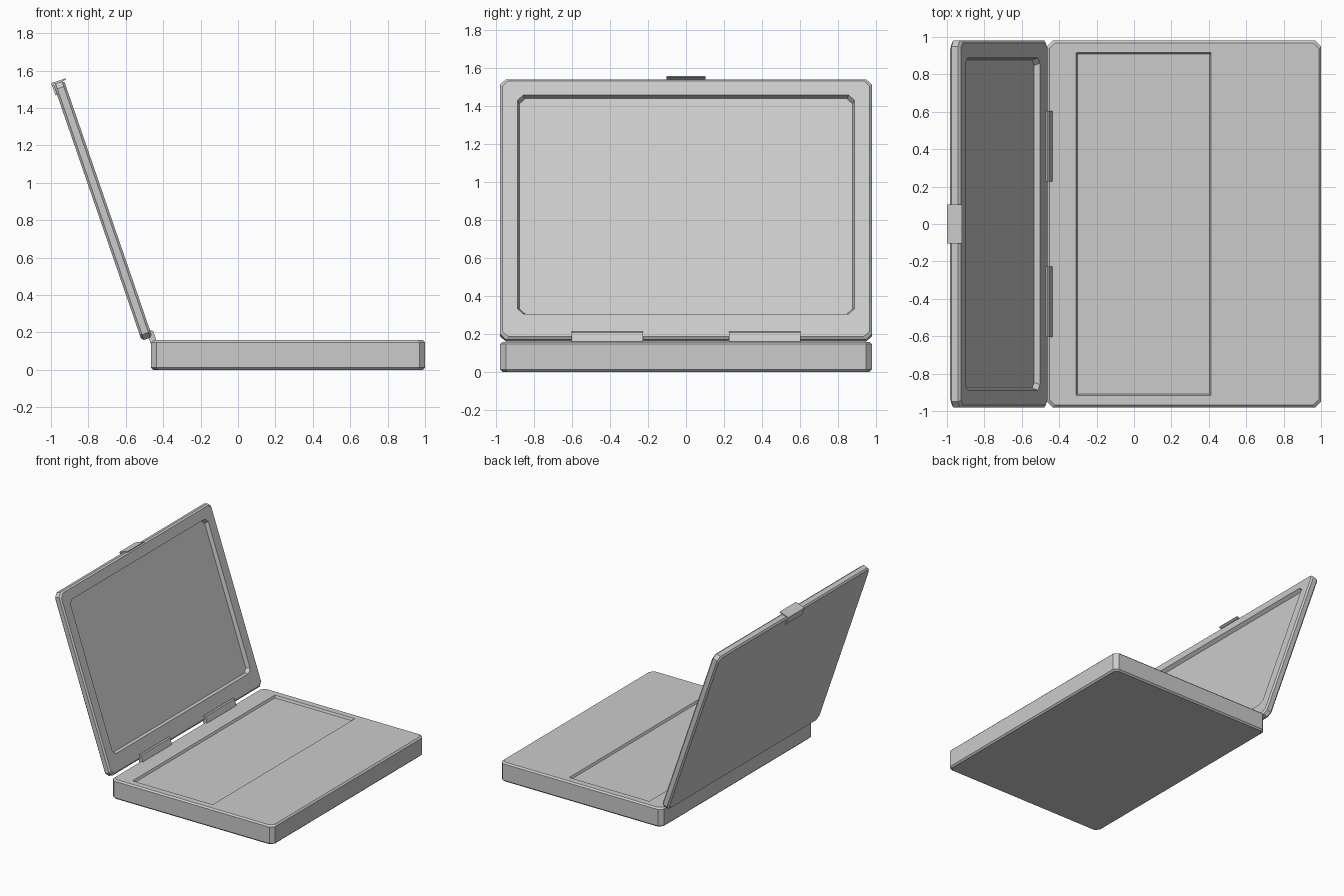
import bpy, bmesh, math

if "Cube" in bpy.data.objects:
    bpy.data.objects.remove(bpy.data.objects["Cube"])

TILT = math.radians(71)          # lid leans back 19 degrees from upright
PIVOT = (-0.458, 0, 0.175)       # lower front edge of the lid


def finish(name, bm, tilted):
    bmesh.ops.recalc_face_normals(bm, faces=bm.faces[:])
    me = bpy.data.meshes.new(name)
    bm.to_mesh(me)
    bm.free()
    ob = bpy.data.objects.new(name, me)
    bpy.context.collection.objects.link(ob)
    if tilted:
        ob.location = PIVOT
        ob.rotation_euler = (0, TILT, 0)
    return ob


def ring(bm, x0, x1, hy, c, z, inset=0):
    """Rectangle with cut corners, as a loop of eight vertices."""
    x0, x1, hy = x0 + inset, x1 - inset, hy - inset
    pts = [(x0 + c, -hy), (x1 - c, -hy), (x1, -hy + c), (x1, hy - c),
           (x1 - c, hy), (x0 + c, hy), (x0, hy - c), (x0, -hy + c)]
    return [bm.verts.new((x, y, z)) for x, y in pts]


def panel(name, outer, z0, z1, cham, recess, depth, taper, tilted=False):
    """Chamfered slab with a sunken area in its upper face."""
    bm = bmesh.new()
    loops = [ring(bm, *outer, z0, cham), ring(bm, *outer, z0 + cham),
             ring(bm, *outer, z1 - cham), ring(bm, *outer, z1, cham),
             ring(bm, *recess, z1), ring(bm, *recess, z1 - depth, taper)]
    for a, b in zip(loops, loops[1:]):
        for i in range(8):
            j = (i + 1) % 8
            bm.faces.new((a[i], a[j], b[j], b[i]))
    bm.faces.new(loops[0])
    bm.faces.new(loops[-1])
    return finish(name, bm, tilted)


def extrusion(name, profile, y0, y1):
    """Profile in the lid's own x/z plane, extruded along y."""
    bm = bmesh.new()
    a, b = [[bm.verts.new((x, y, z)) for x, z in profile] for y in (y0, y1)]
    for i in range(len(a)):
        j = (i + 1) % len(a)
        bm.faces.new((a[i], a[j], b[j], b[i]))
    bm.faces.new(a)
    bm.faces.new(b)
    return finish(name, bm, True)


# Base with keyboard recess
panel("base", (-0.465, 1.0, 0.98, 0.03), 0, 0.158, 0.012,
      (-0.31, 0.413, 0.917, 0.003), 0.018, 0.008)

# Lid with screen recess
panel("lid", (-1.45, 0, 0.98, 0.03), -0.06, 0, 0.012,
      (-1.359, -0.1375, 0.888, 0.03), 0.03, 0.01, tilted=True)

# Two hinges between lid and base
hinge = [(-0.037, -0.02), (0.03, -0.02), (0.03, 0.007), (0.022, 0.015),
         (-0.029, 0.015), (-0.037, 0.007)]
for side, (y0, y1) in {"left": (-0.603, -0.227), "right": (0.227, 0.603)}.items():
    extrusion("hinge_" + side, hinge, y0, y1)

# Latch clip bent over the top edge of the lid
latch = [(-1.39, -0.06), (-1.45, -0.06), (-1.45, 0), (-1.454, 0.013),
         (-1.459, 0.013), (-1.459, -0.07), (-1.39, -0.068)]
extrusion("latch", latch, -0.104, 0.104)
